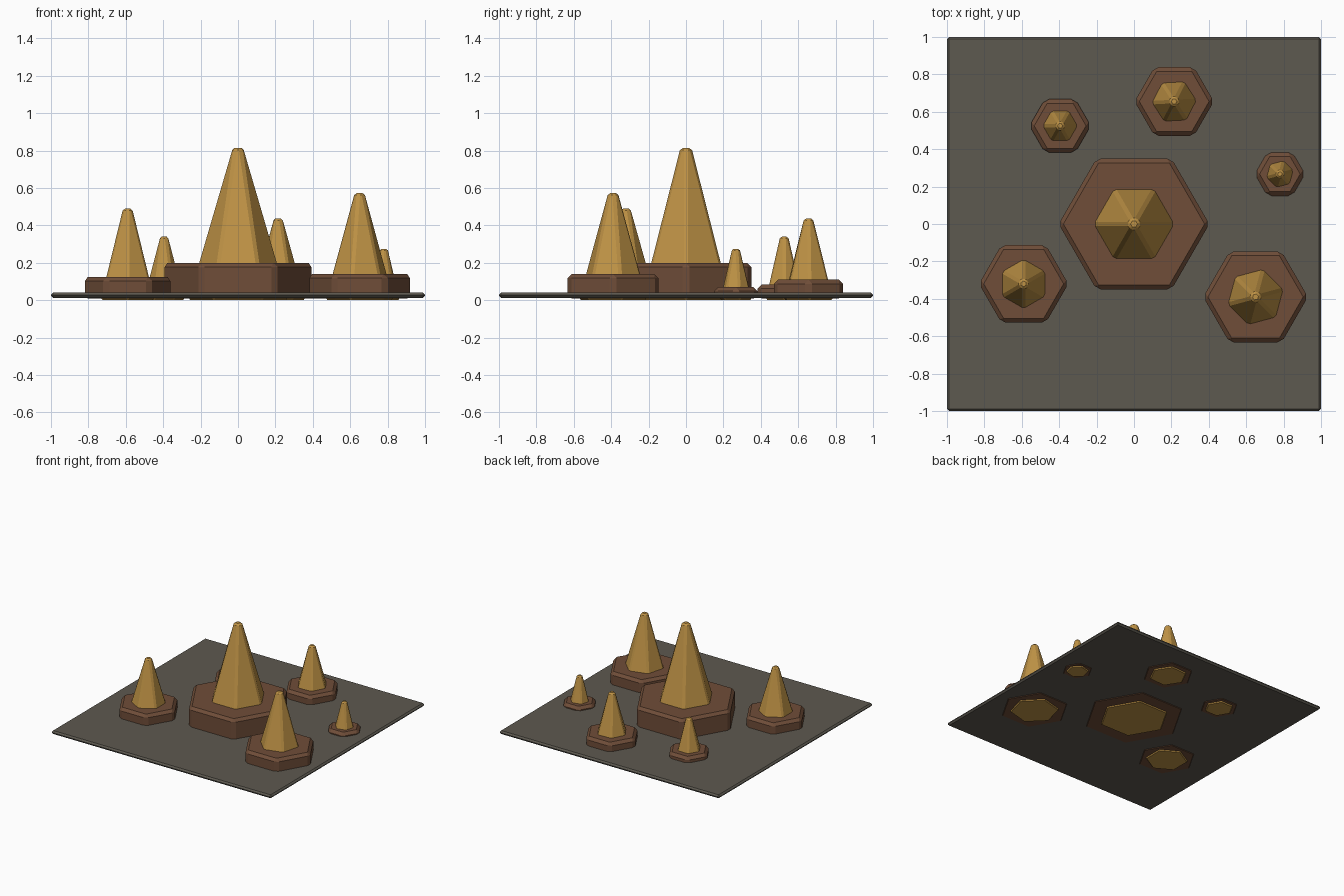
import bpy
from math import radians

if "Cube" in bpy.data.objects:
    bpy.data.objects.remove(bpy.data.objects["Cube"])


def material(name, rgb):
    m = bpy.data.materials.new(name)
    m.diffuse_color = (*rgb, 1)
    m.use_nodes = True
    m.node_tree.nodes["Principled BSDF"].inputs["Base Color"].default_value = m.diffuse_color
    return m


STONE = material("stone", (0.11, 0.10, 0.08))
BROWN = material("brown", (0.16, 0.075, 0.04))
GOLD = material("gold", (0.52, 0.29, 0.06))


def finish(name, mat, bevel):
    ob = bpy.context.object
    ob.name = name
    ob.data.materials.append(mat)
    bpy.ops.object.transform_apply(location=False, rotation=True, scale=True)
    b = ob.modifiers.new("bevel", 'BEVEL')
    b.width = bevel
    b.segments = 1
    b.limit_method = 'ANGLE'
    b.angle_limit = radians(30)
    return ob


def hex_frustum(name, mat, x, y, z0, z1, r0, r1, turn, bevel):
    # the primitive's first corner is on +y, so turn it to +x
    bpy.ops.mesh.primitive_cone_add(
        vertices=6, radius1=r0, radius2=r1, depth=z1 - z0,
        location=(x, y, (z0 + z1) / 2), rotation=(0, 0, radians(30 + turn)))
    return finish(name, mat, bevel)


# ground plate
bpy.ops.mesh.primitive_cube_add(size=1, location=(0, 0, 0.026))
bpy.context.object.scale = (2, 2, 0.028)
finish("ground_plate", STONE, 0.012)

# x, y, base radius, base top, spike radius at base top, spike top, tip radius, spike turn
spires = [
    (0.00, 0.00, 0.403, 0.200, 0.214, 0.815, 0.034, 0),
    (0.65, -0.39, 0.280, 0.140, 0.152, 0.573, 0.030, 15),
    (-0.59, -0.32, 0.239, 0.125, 0.131, 0.490, 0.028, 30),
    (0.215, 0.655, 0.212, 0.110, 0.118, 0.437, 0.027, 3),
    (-0.395, 0.525, 0.164, 0.085, 0.092, 0.340, 0.025, 0),
    (0.78, 0.267, 0.134, 0.070, 0.073, 0.275, 0.023, 15),
]

for i, (x, y, rb, zb, rs, zt, tip, turn) in enumerate(spires, 1):
    # hexagonal foot
    hex_frustum(f"foot_{i}", BROWN, x, y, 0.008, zb, rb, rb, 0, 0.022)
    # tapered spike running down through the foot to the ground
    r0 = tip + (rs - tip) * zt / (zt - zb)
    hex_frustum(f"spike_{i}", GOLD, x, y, 0, zt, r0, tip, turn, 0.4 * tip)
